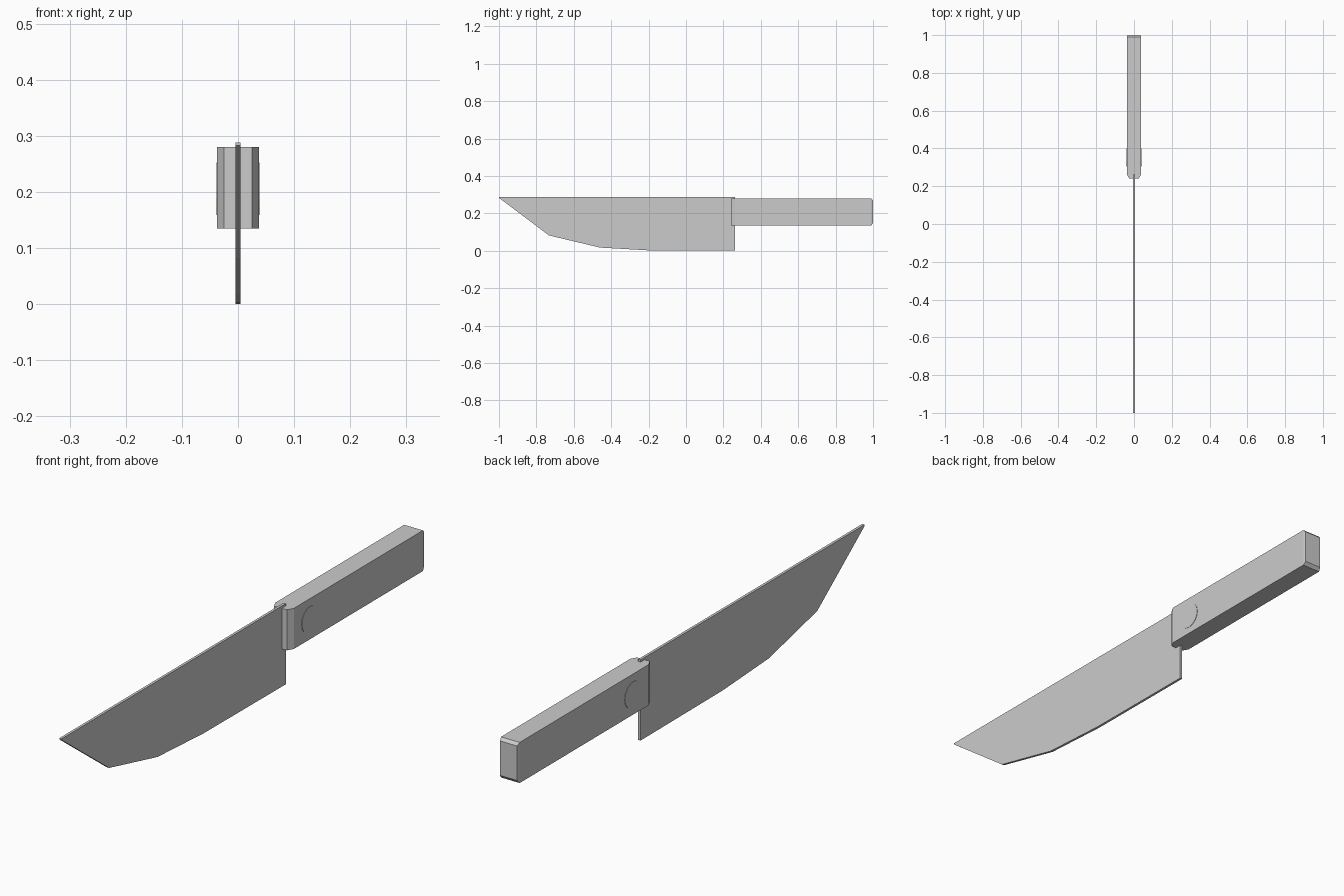
import bpy, bmesh, math
from mathutils import Matrix

if "Cube" in bpy.data.objects:
    bpy.data.objects.remove(bpy.data.objects["Cube"])


def finish(bm, name):
    bmesh.ops.recalc_face_normals(bm, faces=bm.faces)
    me = bpy.data.meshes.new(name)
    bm.to_mesh(me)
    bm.free()
    ob = bpy.data.objects.new(name, me)
    bpy.context.collection.objects.link(ob)
    return ob


def loft(name, rings):
    """Solid skinned over matching closed rings of points, capped at both ends."""
    bm = bmesh.new()
    rows = [[bm.verts.new(p) for p in ring] for ring in rings]
    for a, b in zip(rows, rows[1:]):
        for i in range(len(a)):
            j = (i + 1) % len(a)
            bm.faces.new((a[i], a[j], b[j], b[i]))
    bm.faces.new(rows[0])
    bm.faces.new(rows[-1])
    return finish(bm, name)


# blade: flat side profile (y, z) extruded across x
profile = [(-1, 0.288), (-1, 0.283), (-0.733, 0.082), (-0.46, 0.017),
           (-0.2, 0.002), (0.263, 0), (0.263, 0.288)]
loft("blade", [[(x, y, z) for y, z in profile] for x in (-0.0047, 0.0047)])

# handle: rectangular sections along y (y, half width, bottom, top)
sections = [(0.24, 0.025, 0.135, 0.28), (0.262, 0.037, 0.135, 0.28),
            (0.99, 0.037, 0.135, 0.28), (1.0, 0.034, 0.147, 0.27)]
loft("handle", [[(-w, y, b), (w, y, b), (w, y, t), (-w, y, t)]
                for y, w, b, t in sections])

# rivet: shallow disc passing through the handle, nearly flush
bm = bmesh.new()
bmesh.ops.create_cone(
    bm, cap_ends=True, segments=16, radius1=0.047, radius2=0.047, depth=0.077,
    matrix=Matrix.Translation((0, 0.352, 0.206)) @ Matrix.Rotation(math.pi / 2, 4, 'Y'))
finish(bm, "handle_rivet")
